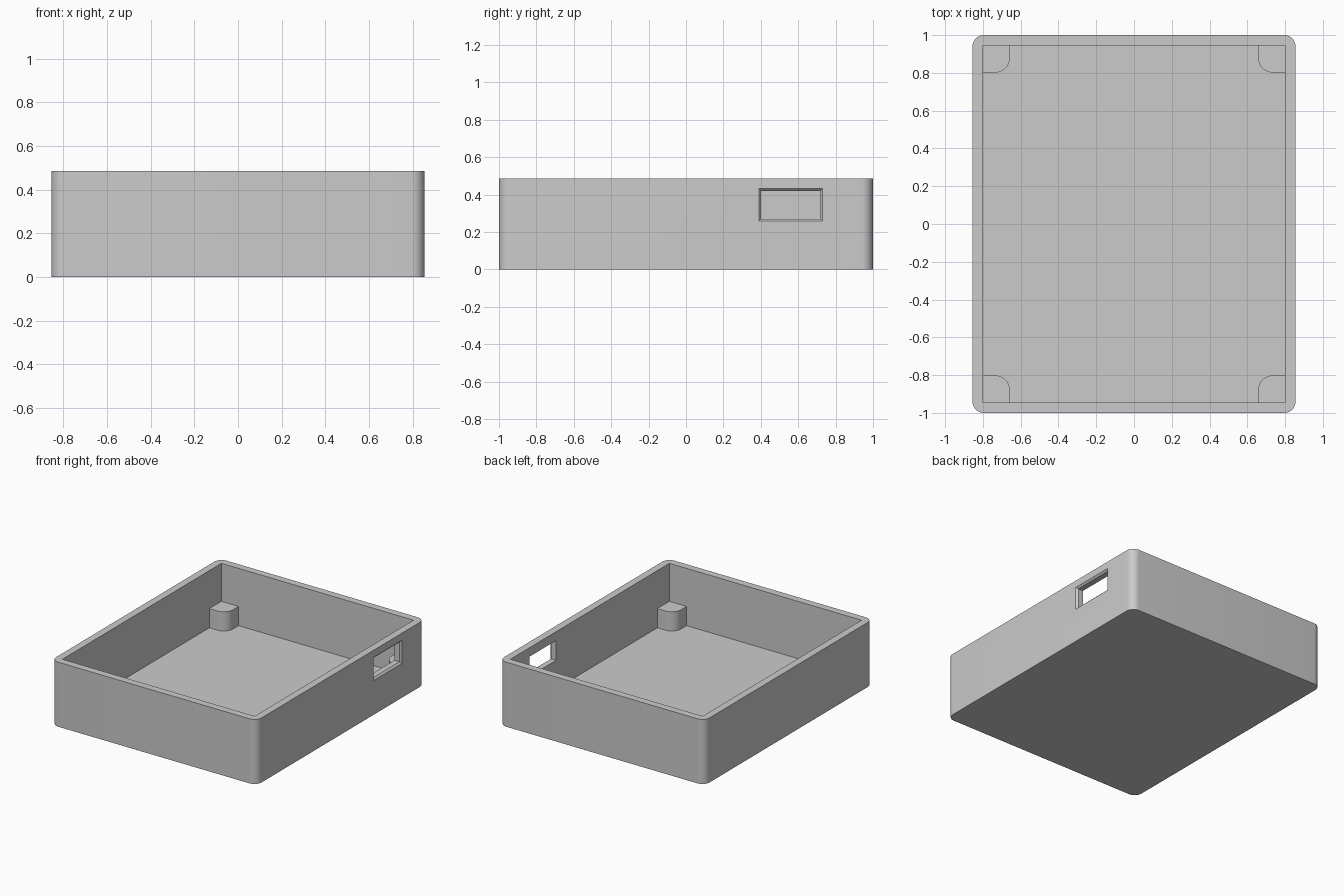
import bpy, bmesh
from mathutils import Vector

cube = bpy.data.objects.get("Cube")
if cube:
    bpy.data.objects.remove(cube, do_unlink=True)

HALF_X, HALF_Y, HEIGHT = 0.855, 1.0, 0.486
WALL, POST, POST_TOP = 0.055, 0.143, 0.2
IN_X, IN_Y = HALF_X - WALL, HALF_Y - WALL

grey = bpy.data.materials.new("plain grey")
grey.use_nodes = True
grey.diffuse_color = (0.6, 0.6, 0.6, 1)
grey.node_tree.nodes["Principled BSDF"].inputs["Base Color"].default_value = (0.6, 0.6, 0.6, 1)


def block(name, low, high, radius=0, rounded=lambda p: True, taper=0):
    """Box between two corners; chosen upright edges rounded, +x end flared by taper."""
    low, high = Vector(low), Vector(high)
    bm = bmesh.new()
    bmesh.ops.create_cube(bm, size=1)
    for v in bm.verts:
        v.co = Vector([l if c < 0 else h for c, l, h in zip(v.co, low, high)])
    mid = (low + high) / 2
    if radius:
        edges = [e for e in bm.edges
                 if abs(e.verts[0].co.z - e.verts[1].co.z) > 1e-4 and rounded(e.verts[0].co)]
        bmesh.ops.bevel(bm, geom=edges, offset=radius, segments=10, profile=0.5, affect='EDGES')
    for v in bm.verts:
        if taper and v.co.x > mid.x:
            v.co.y += taper if v.co.y > mid.y else -taper
            v.co.z += taper if v.co.z > mid.z else -taper
    bmesh.ops.recalc_face_normals(bm, faces=bm.faces)
    mesh = bpy.data.meshes.new(name)
    bm.to_mesh(mesh)
    bm.free()
    mesh.materials.append(grey)
    obj = bpy.data.objects.new(name, mesh)
    bpy.context.collection.objects.link(obj)
    return obj


def activate(obj):
    bpy.ops.object.select_all(action='DESELECT')
    obj.select_set(True)
    bpy.context.view_layer.objects.active = obj


def cut(obj, cutter):
    cutter.hide_render = True
    mod = obj.modifiers.new("cut", 'BOOLEAN')
    mod.operation, mod.solver, mod.object = 'DIFFERENCE', 'EXACT', cutter
    activate(obj)
    bpy.ops.object.modifier_apply(modifier=mod.name)
    bpy.data.objects.remove(cutter, do_unlink=True)


def finish(obj):
    activate(obj)
    bpy.ops.object.shade_smooth_by_angle(angle=0.6)


# Open tray with rounded outer corners and a square-cornered cavity
tray = block("tray", (-HALF_X, -HALF_Y, 0), (HALF_X, HALF_Y, HEIGHT), 0.06)
cut(tray, block("cavity_cutter", (-IN_X, -IN_Y, WALL), (IN_X, IN_Y, 1)))

# Port opening in the left wall, with a chamfered outer rim
y0, y1, z0, z1, rim = 0.402, 0.717, 0.271, 0.419, 0.013
cut(tray, block("port_cutter", (IN_X - 0.1, y0, z0), (HALF_X + 0.1, y1, z1)))
cut(tray, block("rim_cutter", (HALF_X - rim, y0, z0), (HALF_X + rim, y1, z1), taper=2 * rim))
finish(tray)

# Corner posts, rounded toward the middle and sunk slightly into walls and floor
for sx, side in ((1, "left"), (-1, "right")):
    for sy, end in ((1, "back"), (-1, "front")):
        xs = sorted((sx * (IN_X - POST), sx * (IN_X + 0.02)))
        ys = sorted((sy * (IN_Y - POST), sy * (IN_Y + 0.02)))
        post = block(f"{end}_{side}_post", (xs[0], ys[0], WALL - 0.02), (xs[1], ys[1], POST_TOP),
                     0.077, lambda p: abs(p.x) < IN_X and abs(p.y) < IN_Y)
        finish(post)
